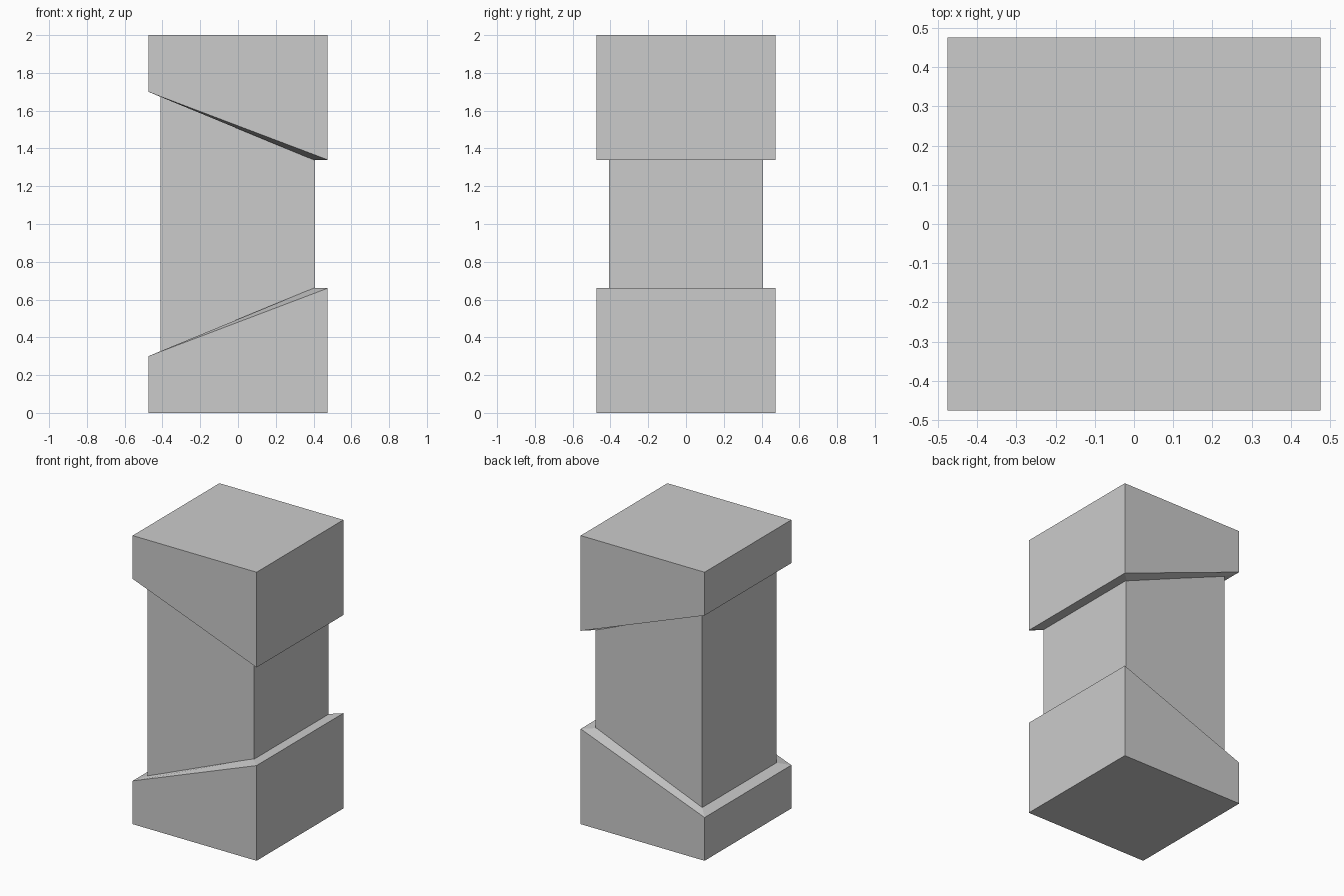
import bpy, bmesh

if "Cube" in bpy.data.objects:
    bpy.data.objects.remove(bpy.data.objects["Cube"])

OUT, IN = 0.475, 0.408      # half widths of end blocks and shaft
LOW, HIGH = 0.30, 0.66      # rim heights on the left and right sides
LOW_IN = 0.326              # left height where the shaft meets the ledge


def ring(bm, x0, x1, half_y, z0, z1):
    """Four corners, z0 on the left edge and z1 on the right edge."""
    corners = [(x0, -half_y, z0), (x1, -half_y, z1),
               (x1, half_y, z1), (x0, half_y, z0)]
    return [bm.verts.new(c) for c in corners]


def loft(name, rings):
    """Closed solid through a stack of four-sided rings."""
    bm = bmesh.new()
    loops = [ring(bm, *r) for r in rings]
    for a, b in zip(loops, loops[1:]):
        for i in range(4):
            j = (i + 1) % 4
            bm.faces.new((a[i], a[j], b[j], b[i]))
    bm.faces.new(loops[0][::-1])
    bm.faces.new(loops[-1])
    bmesh.ops.recalc_face_normals(bm, faces=bm.faces[:])
    mesh = bpy.data.meshes.new(name)
    bm.to_mesh(mesh)
    bm.free()
    obj = bpy.data.objects.new(name, mesh)
    bpy.context.collection.objects.link(obj)
    return obj


# Sloped end blocks, the upper one mirrored about z = 1
for name, height in (("base_block", lambda z: z), ("top_block", lambda z: 2 - z)):
    loft(name, [
        (-OUT, OUT, OUT, height(0), height(0)),
        (-OUT, OUT, OUT, height(LOW), height(HIGH)),
        (-IN, IN - 0.01, IN - 0.003, height(LOW_IN), height(HIGH)),
    ])

# Narrower square shaft between the slopes
loft("shaft", [
    (-IN - 0.002, IN, IN, LOW_IN, HIGH),
    (-IN - 0.002, IN, IN, 2 - LOW_IN, 2 - HIGH),
])
